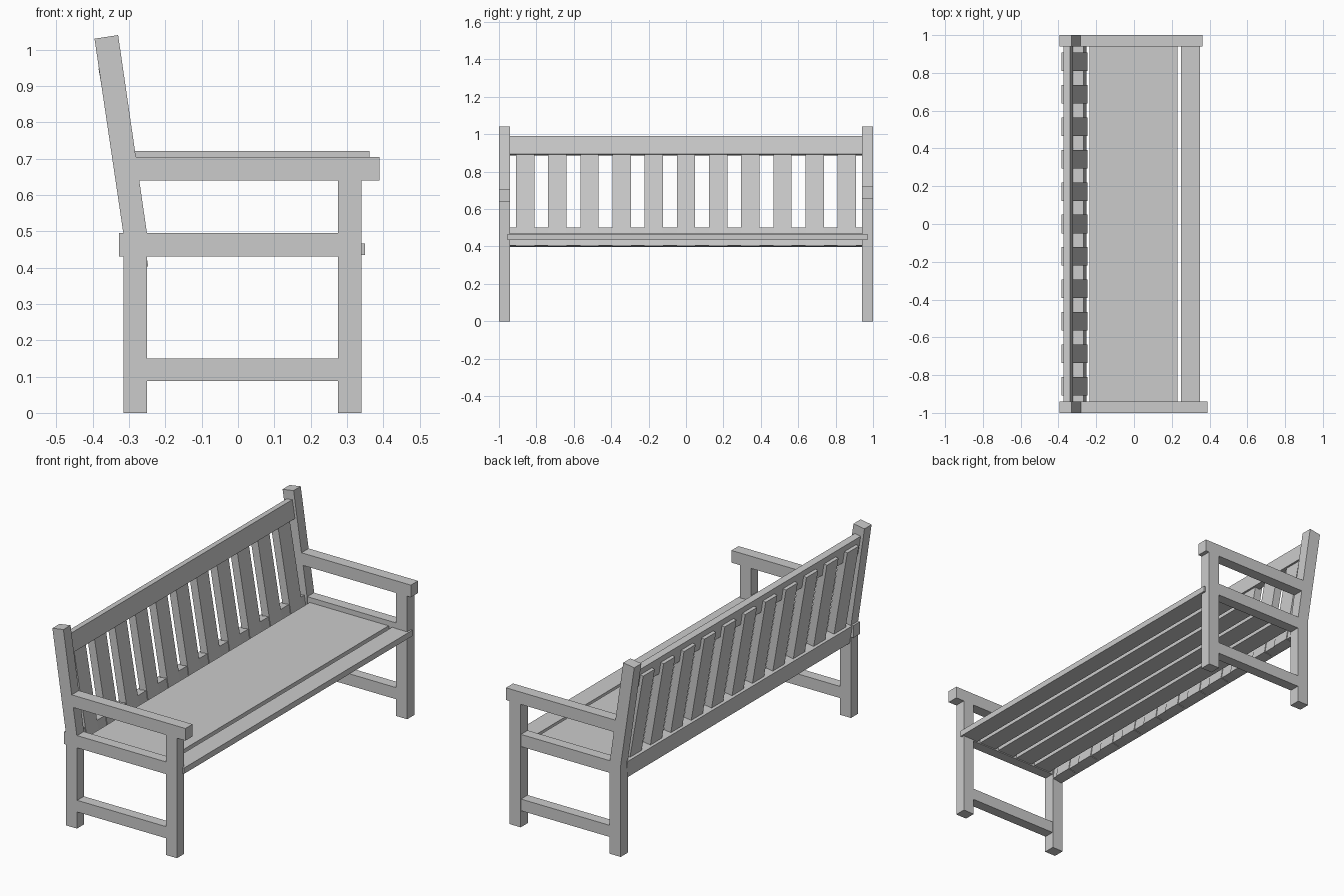
import bpy

if "Cube" in bpy.data.objects:
    bpy.data.objects.remove(bpy.data.objects["Cube"])

def prism(name, profile, y0, y1):
    """Extrude an (x, z) profile along y."""
    n = len(profile)
    verts = [(x, y, z) for y in (y0, y1) for x, z in profile]
    faces = [tuple(range(n)), tuple(reversed(range(n, 2 * n)))]
    faces += [(i, i + n, (i + 1) % n + n, (i + 1) % n) for i in range(n)]
    area = sum(profile[i][0] * profile[(i + 1) % n][1]
               - profile[(i + 1) % n][0] * profile[i][1] for i in range(n))
    if area < 0:
        faces = [tuple(reversed(f)) for f in faces]
    mesh = bpy.data.meshes.new(name)
    mesh.from_pydata(verts, [], faces)
    ob = bpy.data.objects.new(name, mesh)
    bpy.context.collection.objects.link(ob)
    return ob

def box(name, x0, x1, y0, y1, z0, z1):
    return prism(name, [(x0, z0), (x1, z0), (x1, z1), (x0, z1)], y0, y1)

def leaning(name, front_x, z0, z1, thick, slope, y0, y1):
    """Board leaning back; front_x is the front face at its lower edge z0."""
    dx = slope * (z1 - z0)
    dz = thick * slope
    return prism(name, [(front_x, z0), (front_x - dx, z1),
                        (front_x - dx - thick, z1 - dz),
                        (front_x - thick, z0 - dz)], y0, y1)

# End frames: the two sides differ slightly in arm height and rail length
for label, y0, y1, arm_z, arm_x, rail_x in (
        ("left", -1.0, -0.94, 0.64, 0.39, -0.328),
        ("right", 0.94, 1.0, 0.656, 0.362, -0.31)):
    s = 1 if y0 > 0 else -1
    prism("back_post_" + label,
          [(-0.315, 0), (-0.25, 0), (-0.25, 0.49), (-0.33, 1.04),
           (-0.395, 1.03), (-0.315, 0.49)], y0, y1)
    box("front_leg_" + label, 0.275, 0.34, y0, y1, 0, arm_z)
    box("armrest_" + label, -0.30, arm_x, y0, y1, arm_z, arm_z + 0.065)
    ya, yb = sorted((s * 0.942, s * 0.998))
    box("side_rail_" + label, rail_x, 0.28, ya, yb, 0.43, 0.495)
    box("stretcher_" + label, -0.26, 0.28, ya, yb, 0.088, 0.15)

# Seat slats with a thin panel covering the rear four
for i in range(5):
    x = -0.23 + 0.12 * i
    box(f"seat_slat_{i + 1}", x, x + 0.10, -0.955, 0.97, 0.435, 0.466)
box("seat_panel", -0.235, 0.23, -0.94, 0.94, 0.464, 0.469)

# Backrest rails
leaning("back_top_rail", -0.322, 0.893, 0.99, 0.035, 0.16, -0.95, 0.95)
leaning("back_bottom_rail", -0.252, 0.405, 0.50, 0.055, 0.15, -0.95, 0.95)

# Backrest slats, running behind the top rail
for i in range(11):
    y = -0.86 + 0.172 * i
    leaning(f"back_slat_{i + 1}", -0.247, 0.403, 0.955, 0.042, 0.172,
            y - 0.049, y + 0.049)
